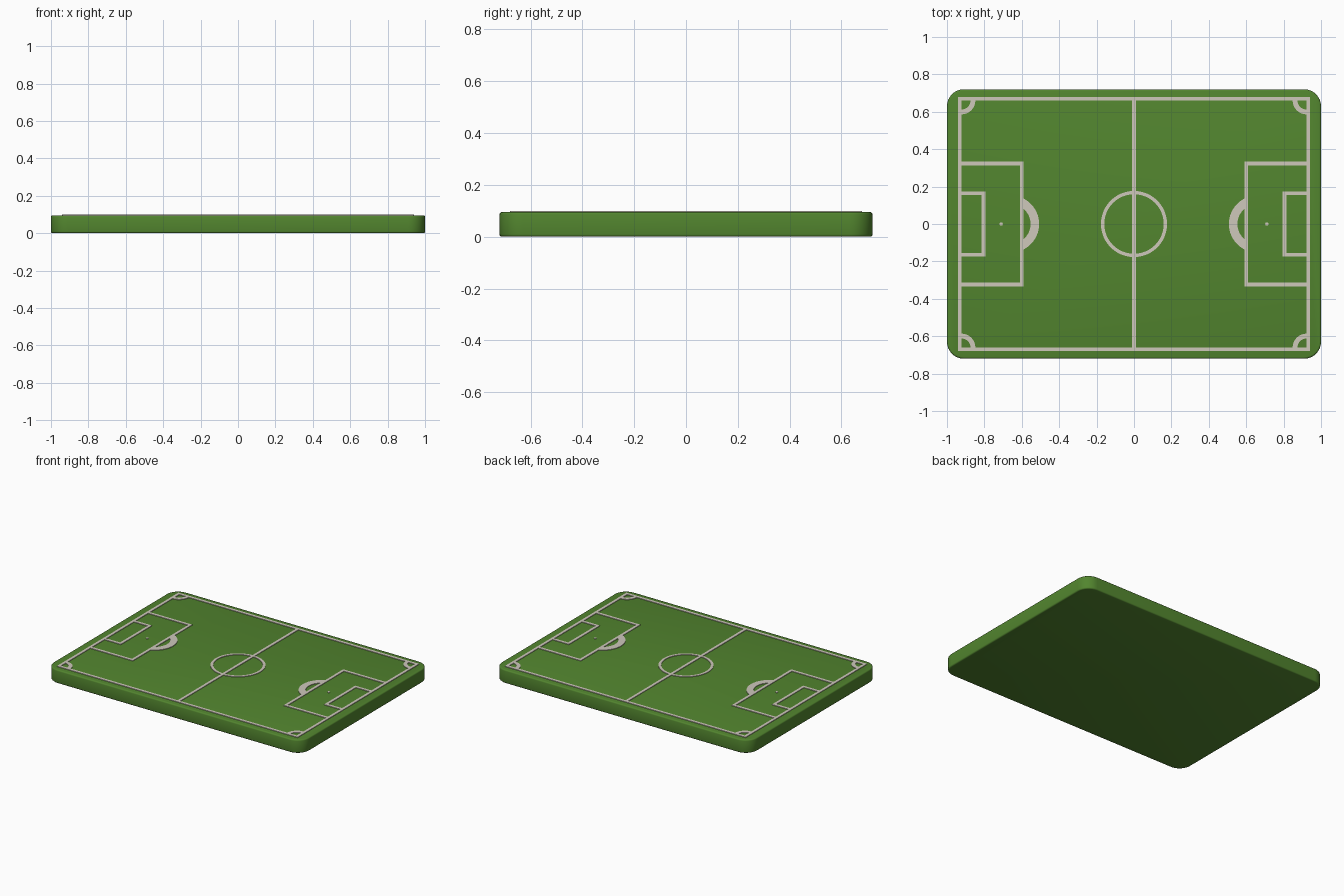
import bpy, bmesh, math

if "Cube" in bpy.data.objects:
    bpy.data.objects.remove(bpy.data.objects["Cube"])

TOP = 0.095            # turf height
LINE_Z = (0.0925, 0.099)
LW = 0.02              # line width


def material(name, rgb):
    m = bpy.data.materials.new(name)
    m.diffuse_color = (*rgb, 1)
    m.use_nodes = True
    m.node_tree.nodes["Principled BSDF"].inputs["Base Color"].default_value = m.diffuse_color
    return m


GREEN = material("grass_green", (0.085, 0.235, 0.028))
WHITE = material("chalk_white", (0.62, 0.58, 0.50))


def finish(name, bm, mat):
    bmesh.ops.recalc_face_normals(bm, faces=bm.faces)
    me = bpy.data.meshes.new(name)
    bm.to_mesh(me)
    bm.free()
    ob = bpy.data.objects.new(name, me)
    me.materials.append(mat)
    bpy.context.collection.objects.link(ob)
    return ob


def prism(bm, pts, z0, z1):
    lo = [bm.verts.new((x, y, z0)) for x, y in pts]
    hi = [bm.verts.new((x, y, z1)) for x, y in pts]
    bm.faces.new(lo[::-1])
    bm.faces.new(hi)
    n = len(pts)
    for i in range(n):
        j = (i + 1) % n
        bm.faces.new((lo[i], lo[j], hi[j], hi[i]))


def bar(bm, x0, x1, y0, y1):
    prism(bm, [(x0, y0), (x1, y0), (x1, y1), (x0, y1)], *LINE_Z)


def arc(bm, cx, cy, r0, r1, a0, a1, n):
    # curved band, closed ring if it spans a full turn
    full = abs(a1 - a0) > 359.9
    rows = []
    for i in range(n if full else n + 1):
        a = math.radians(a0 + (a1 - a0) * i / n)
        c, s = math.cos(a), math.sin(a)
        rows.append([bm.verts.new((cx + r * c, cy + r * s, z))
                     for r, z in ((r0, LINE_Z[0]), (r1, LINE_Z[0]),
                                  (r1, LINE_Z[1]), (r0, LINE_Z[1]))])
    for i in range(n):
        p, q = rows[i], rows[(i + 1) % len(rows)]
        for k in range(4):
            m = (k + 1) % 4
            bm.faces.new((p[k], p[m], q[m], q[k]))
    if not full:
        bm.faces.new(rows[0])
        bm.faces.new(rows[-1][::-1])


# turf slab with rounded corners and softened rims
bm = bmesh.new()
R, pts = 0.09, []
for k, (sx, sy) in enumerate(((1, 1), (-1, 1), (-1, -1), (1, -1))):
    for i in range(9):
        a = math.radians(90 * k + 90 * i / 8)
        pts.append((sx * (1 - R) + R * math.cos(a), sy * (0.72 - R) + R * math.sin(a)))
prism(bm, pts, 0, TOP)
slab = finish("turf_slab", bm, GREEN)
bev = slab.modifiers.new("rim", 'BEVEL')
bev.width, bev.segments, bev.limit_method = 0.009, 3, 'ANGLE'
bev.angle_limit = math.radians(60)
bpy.context.view_layer.objects.active = slab
slab.select_set(True)
bpy.ops.object.modifier_apply(modifier="rim")
bpy.ops.object.shade_smooth_by_angle(angle=math.radians(40))

# boundary lines
X, Y, h = 0.932, 0.67, LW / 2
bm = bmesh.new()
for s in (-1, 1):
    bar(bm, -X - h, X + h, s * Y - h, s * Y + h)
    bar(bm, s * X - h, s * X + h, -Y + h, Y - h)
finish("boundary_lines", bm, WHITE)

# halfway line and centre circle
bm = bmesh.new()
for y0, y1 in ((-Y + h, -0.175), (-0.16, 0.16), (0.175, Y - h)):
    bar(bm, -h, h, y0, y1)
finish("halfway_line", bm, WHITE)
bm = bmesh.new()
arc(bm, 0, 0, 0.159, 0.177, 0, 360, 48)
finish("centre_circle", bm, WHITE)

# markings at each end
for s, side in ((-1, "left"), (1, "right")):
    for name, depth, half in (("penalty_box", 0.60, 0.323), ("goal_box", 0.805, 0.164)):
        bm = bmesh.new()
        for t in (-1, 1):
            xs = sorted((s * (depth - h), s * (X - h)))
            bar(bm, *xs, t * half - h, t * half + h)
        bar(bm, s * depth - h, s * depth + h, -half + h, half - h)
        finish(f"{name}_{side}", bm, WHITE)

    # penalty spot
    bm = bmesh.new()
    prism(bm, [(s * 0.71 + 0.009 * math.cos(i * math.pi / 6),
                0.009 * math.sin(i * math.pi / 6)) for i in range(12)], *LINE_Z)
    finish(f"penalty_spot_{side}", bm, WHITE)

    # penalty arc bulging towards midfield
    bm = bmesh.new()
    mid = 0 if s < 0 else 180
    arc(bm, s * 0.66, 0, 0.107, 0.153, mid - 63, mid + 63, 20)
    finish(f"penalty_arc_{side}", bm, WHITE)

    # corner arcs
    for t, end in ((-1, "front"), (1, "back")):
        bm = bmesh.new()
        a0 = {(-1, -1): 0, (1, -1): 90, (1, 1): 180, (-1, 1): 270}[(s, t)]
        arc(bm, s * (X - h), t * (Y - h), 0.048, 0.074, a0, a0 + 90, 8)
        finish(f"corner_arc_{side}_{end}", bm, WHITE)
